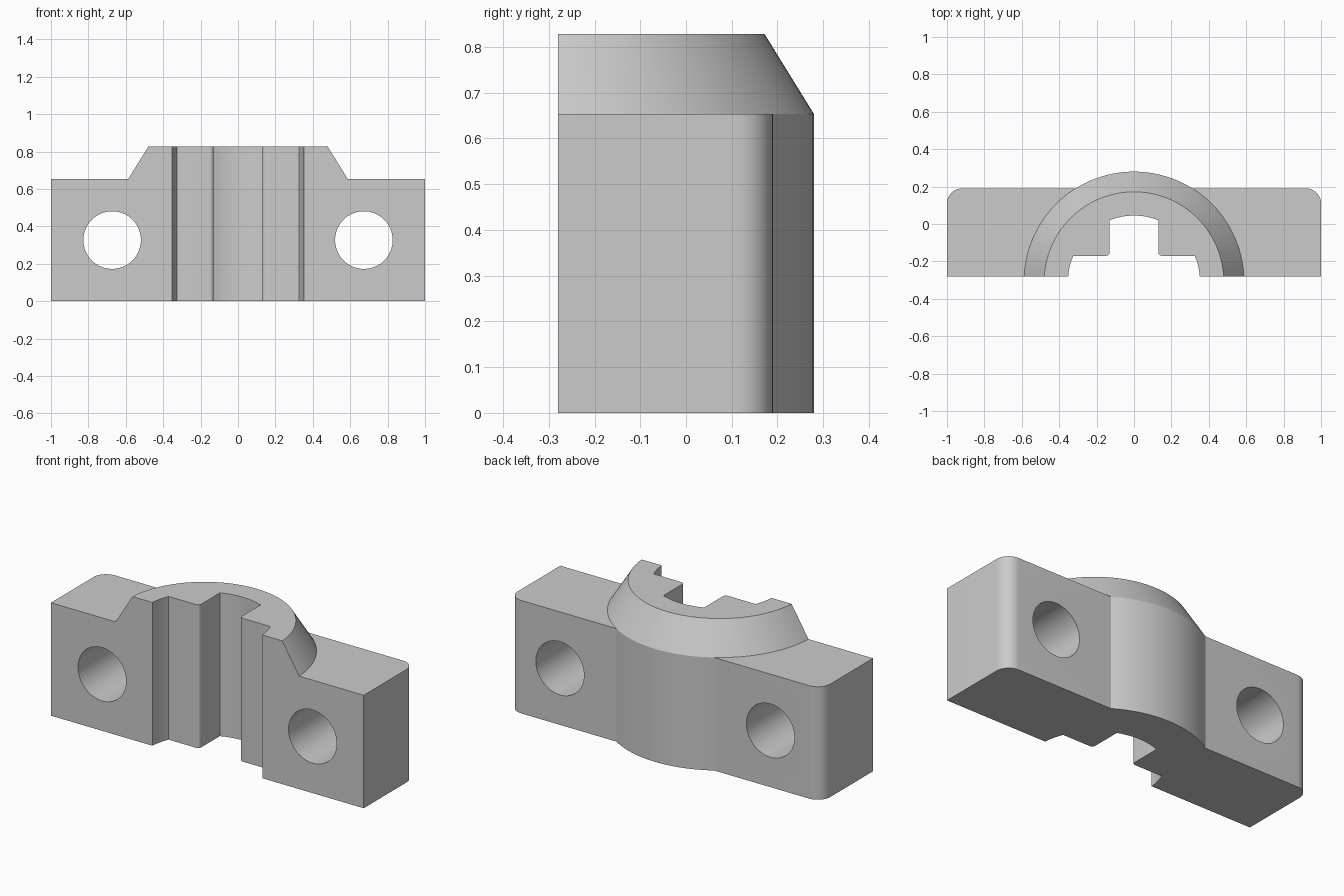
import bpy, bmesh
from math import sin, cos, asin, radians, pi

if "Cube" in bpy.data.objects:
    bpy.data.objects.remove(bpy.data.objects["Cube"])

FRONT, BACK = -0.28, 0.19
AXIS_Y = -0.308          # centre line of the hub and bore
HUB_R, TOP_R, BORE_R = 0.588, 0.48, 0.353
SHOULDER_Z, TOP_Z = 0.653, 0.828

grey = bpy.data.materials.new("light grey")
grey.use_nodes = True
grey.diffuse_color = (0.6, 0.6, 0.6, 1)
grey.node_tree.nodes["Principled BSDF"].inputs["Base Color"].default_value = grey.diffuse_color


def arc(cx, cy, r, a0, a1, n):
    return [(cx + r * cos(a0 + (a1 - a0) * i / n), cy + r * sin(a0 + (a1 - a0) * i / n))
            for i in range(n + 1)]


def mirrored(half):
    """Close a right-hand outline with its reflection."""
    return half + [(-x, y) for x, y in reversed(half) if abs(x) > 1e-5]


def make(name, sections):
    """Solid skinned through (outline, z) sections."""
    bm = bmesh.new()
    rings = [[bm.verts.new((x, y, z)) for x, y in outline] for outline, z in sections]
    for a, b in zip(rings, rings[1:]):
        for i in range(len(a)):
            j = (i + 1) % len(a)
            bm.faces.new((a[i], a[j], b[j], b[i]))
    bm.faces.new(rings[0][::-1])
    bm.faces.new(rings[-1])
    bmesh.ops.recalc_face_normals(bm, faces=bm.faces)
    mesh = bpy.data.meshes.new(name)
    bm.to_mesh(mesh)
    bm.free()
    mesh.materials.append(grey)
    obj = bpy.data.objects.new(name, mesh)
    bpy.context.collection.objects.link(obj)
    return obj


def combine(target, tool, operation):
    mod = target.modifiers.new(operation.title(), "BOOLEAN")
    mod.operation, mod.object, mod.solver = operation, tool, "EXACT"
    bpy.context.view_layer.objects.active = target
    bpy.ops.object.modifier_apply(modifier=mod.name)
    bpy.data.objects.remove(tool)


# Flange plate with rounded rear corners
r = 0.08
plate = mirrored([(1, -0.5)] + arc(1 - r, BACK - r, r, 0, pi / 2, 12))
body = make("bearing_cap", [(plate, -0.1), (plate, SHOULDER_Z)])

# Round hub with a conical top
wide = arc(0, AXIS_Y, HUB_R, 0, 2 * pi, 128)[:-1]
narrow = arc(0, AXIS_Y, TOP_R, 0, 2 * pi, 128)[:-1]
hub = make("hub", [(wide, -0.1), (wide, SHOULDER_Z), (narrow, TOP_Z)])
combine(body, hub, "UNION")

# Trim flat at the front and the base
box = mirrored([(1.5, FRONT), (1.5, 1)])
combine(body, make("trim_box", [(box, 0), (box, 1)]), "INTERSECT")

# Stepped bore: round mouth, filleted ledge, narrow slot with a round end
slot, ledge, f = 0.13, -0.17, 0.02
mouth_end = asin((ledge - AXIS_Y) / BORE_R)
slot_end = pi / 2 - asin(slot / BORE_R)
half = [(BORE_R, -0.6)]
half += arc(0, AXIS_Y, BORE_R, 0, mouth_end, 8)
half += arc(slot + f, ledge + f, f, -pi / 2, -pi, 6)
half += arc(0, AXIS_Y, BORE_R, slot_end, pi / 2, 10)
bore = mirrored(half)
combine(body, make("bore_cutter", [(bore, -0.2), (bore, 1.2)]), "DIFFERENCE")

# Bolt holes from front to back
for side in (-1, 1):
    circle = arc(0, 0, 0.154, 0, 2 * pi, 64)[:-1]
    hole = make("hole_cutter", [(circle, -1), (circle, 1)])
    hole.rotation_euler.x = radians(90)
    hole.location = (side * 0.673, 0, 0.327)
    bpy.context.view_layer.update()
    combine(body, hole, "DIFFERENCE")

# Smooth curved walls, sharp edges
bpy.ops.object.select_all(action="DESELECT")
body.select_set(True)
bpy.context.view_layer.objects.active = body
bpy.ops.object.shade_smooth_by_angle(angle=radians(25))
